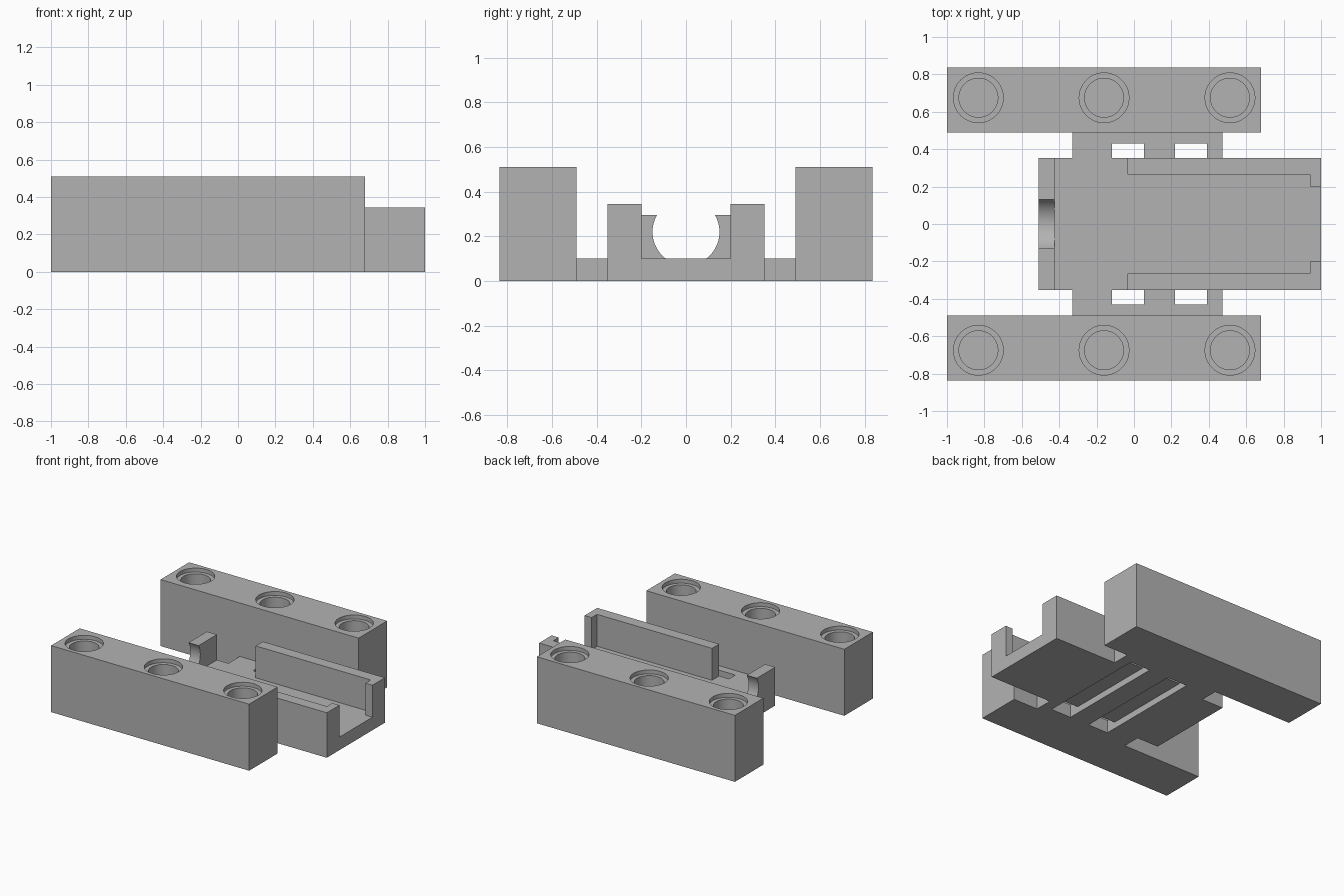
import bpy, bmesh, math

if "Cube" in bpy.data.objects:
    bpy.data.objects.remove(bpy.data.objects["Cube"])

grey = bpy.data.materials.new("plain grey")
grey.diffuse_color = (0.45, 0.45, 0.45, 1)
grey.use_nodes = True
grey.node_tree.nodes["Principled BSDF"].inputs["Base Color"].default_value = grey.diffuse_color


def new_object(name, bm):
    bmesh.ops.recalc_face_normals(bm, faces=bm.faces)
    me = bpy.data.meshes.new(name)
    bm.to_mesh(me)
    bm.free()
    me.materials.append(grey)
    ob = bpy.data.objects.new(name, me)
    bpy.context.collection.objects.link(ob)
    return ob


def prism(name, outline, z0, z1):
    """Extrude an xy outline from z0 to z1."""
    bm = bmesh.new()
    face = bm.faces.new([bm.verts.new((x, y, z0)) for x, y in outline])
    out = bmesh.ops.extrude_face_region(bm, geom=[face])
    for v in out["geom"]:
        if isinstance(v, bmesh.types.BMVert):
            v.co.z = z1
    return new_object(name, bm)


def box(name, x0, x1, y0, y1, z0, z1):
    return prism(name, [(x0, y0), (x1, y0), (x1, y1), (x0, y1)], z0, z1)


def disc(name, x, y, r, z0, z1):
    pts = [(x + r * math.cos(i * math.tau / 64), y + r * math.sin(i * math.tau / 64))
           for i in range(64)]
    return prism(name, pts, z0, z1)


def combine(ob, other, op):
    """Apply a boolean and discard the helper."""
    other.hide_render = True
    mod = ob.modifiers.new("bool", 'BOOLEAN')
    mod.operation, mod.solver, mod.object = op, 'EXACT', other
    bpy.context.view_layer.objects.active = ob
    bpy.ops.object.modifier_apply(modifier=mod.name)
    bpy.data.objects.remove(other)


def finish(ob):
    bpy.ops.object.select_all(action='DESELECT')
    ob.select_set(True)
    bpy.context.view_layer.objects.active = ob
    bpy.ops.object.shade_smooth_by_angle(angle=math.radians(30))


# Side blocks with counterbored blind holes
for side, s in (("front", -1), ("back", 1)):
    ya, yb = sorted((s * 0.49, s * 0.836))
    block = box(side + "_side_block", -1, 0.68, ya, yb, 0, 0.51)
    for x in (-0.832, -0.16, 0.513):
        combine(block, disc("bore", x, s * 0.675, 0.104, 0.1, 0.6), 'DIFFERENCE')
        combine(block, disc("counterbore", x, s * 0.675, 0.133, 0.48, 0.6), 'DIFFERENCE')
    finish(block)

# Tray floor with the cross arms that reach the side blocks
half = [(-0.51, 0.352), (-0.328, 0.352), (-0.328, 0.49), (0.472, 0.49),
        (0.472, 0.352), (1, 0.352)]
tray = prism("cradle_tray", half + [(x, -y) for x, y in reversed(half)], 0, 0.1)

# Tray walls with inward lips at the open end
for s in (-1, 1):
    wall = [(-0.035, 0.352), (-0.035, 0.265), (0.94, 0.265), (0.94, 0.2),
            (1, 0.2), (1, 0.352)]
    combine(tray, prism("wall", [(x, s * y) for x, y in wall], 0.05, 0.345), 'UNION')

# End wall with a round notch
combine(tray, box("end_wall", -0.51, -0.425, -0.352, 0.352, 0.05, 0.295), 'UNION')
notch = disc("notch", 0, 0, 0.15, -0.6, -0.425)
for v in notch.data.vertices:
    x, y, z = v.co
    v.co = (z, x, y + 0.22)
combine(tray, notch, 'DIFFERENCE')

# Strap channels under the tray, opening upward outside the walls
for x0, x1 in ((-0.118, 0.053), (0.218, 0.389)):
    combine(tray, box("channel", x0, x1, -0.43, 0.43, -0.1, 0.05), 'DIFFERENCE')
    for s in (-1, 1):
        ya, yb = sorted((s * 0.352, s * 0.43))
        combine(tray, box("slot", x0, x1, ya, yb, -0.1, 0.2), 'DIFFERENCE')
finish(tray)
